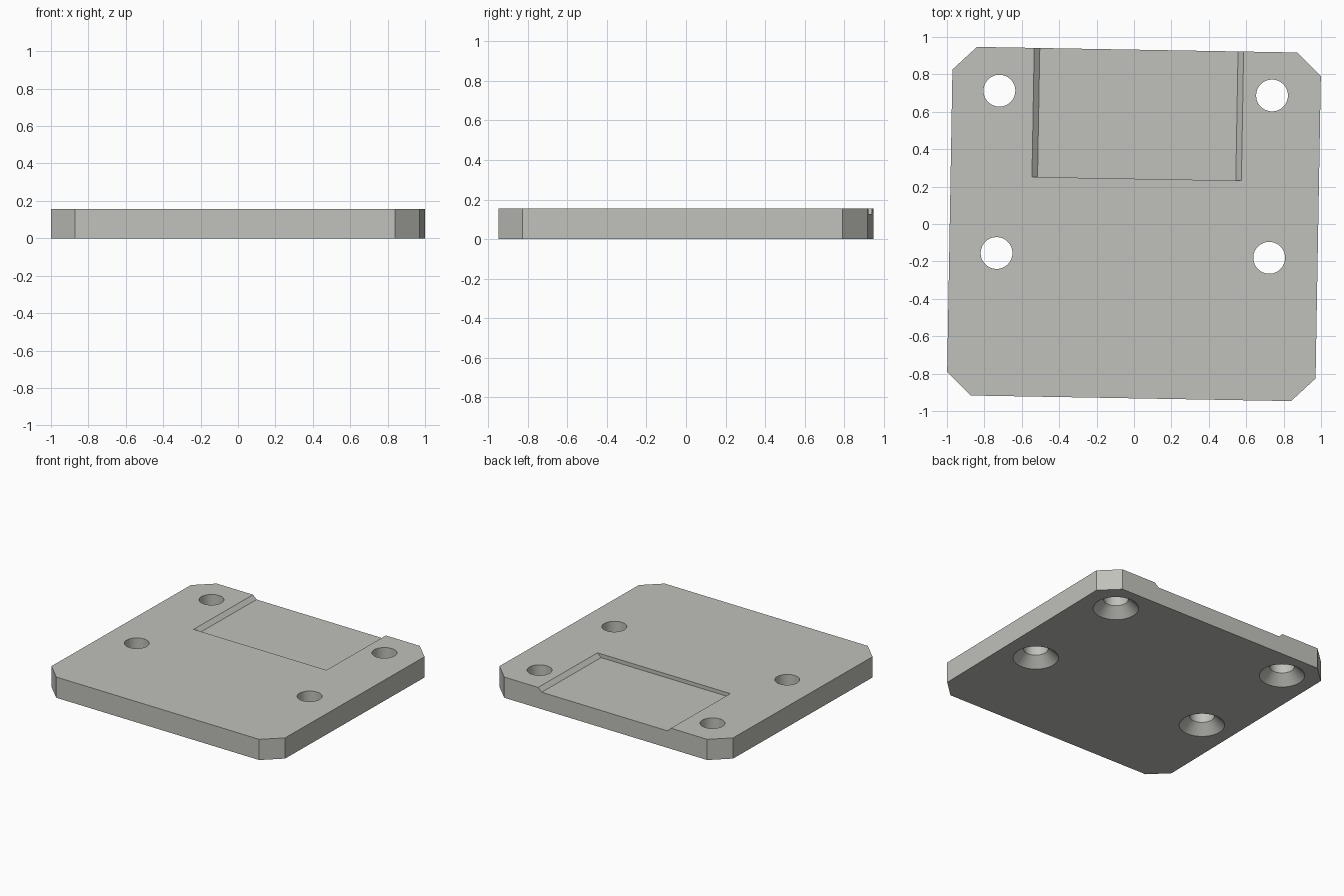
import bpy, bmesh, math
from mathutils import Matrix

if "Cube" in bpy.data.objects:
    bpy.data.objects.remove(bpy.data.objects["Cube"])

W, H, T = 0.985, 0.932, 0.156      # half width, half depth, thickness
CX, CY = 0.129, 0.123              # corner cuts
TILT = Matrix.Rotation(math.radians(-1.0), 4, 'Z')

grey = bpy.data.materials.new("warm grey")
grey.diffuse_color = (0.53, 0.53, 0.5, 1)
grey.use_nodes = True
grey.node_tree.nodes["Principled BSDF"].inputs["Base Color"].default_value = grey.diffuse_color


def loft(name, rings):
    """Closed solid through rings of equal point count, capped at both ends."""
    bm = bmesh.new()
    loops = [[bm.verts.new(p) for p in ring] for ring in rings]
    n = len(loops[0])
    bm.faces.new(loops[0])
    bm.faces.new(loops[-1])
    for a, b in zip(loops, loops[1:]):
        for i in range(n):
            j = (i + 1) % n
            bm.faces.new((a[i], a[j], b[j], b[i]))
    bmesh.ops.recalc_face_normals(bm, faces=bm.faces)
    me = bpy.data.meshes.new(name)
    bm.to_mesh(me)
    bm.free()
    me.materials.append(grey)
    ob = bpy.data.objects.new(name, me)
    bpy.context.collection.objects.link(ob)
    return ob


def circle(x, y, z, r, n=64):
    return [(x + r * math.cos(2 * math.pi * i / n),
             y + r * math.sin(2 * math.pi * i / n), z) for i in range(n)]


# plate with cut corners
outline = [(W - CX, H), (W, H - CY), (W, CY - H), (W - CX, -H),
           (CX - W, -H), (-W, CY - H), (-W, H - CY), (CX - W, H)]
plate = loft("mounting_plate", [[(x, y, z) for x, y in outline] for z in (0, T)])

# countersunk screw holes: wide below, straight above
R, SINK = 0.085, 0.155
cutters = []
for x in (-0.732, 0.726):
    for y in (-0.168, 0.700):
        cutters.append(loft("screw_hole_cutter", [
            circle(x, y, -0.02, SINK + 0.02), circle(x, y, SINK - R, R),
            circle(x, y, T + 0.1, R)]))

# shallow recess with sloped sides, open at the back edge
D, MID, FLOOR = 0.028, 0.010, 0.530
section = [(MID - FLOOR, T - D), (MID + FLOOR, T - D),
           (MID + FLOOR + 0.06, T - D + 0.056), (MID - FLOOR - 0.06, T - D + 0.056)]
cutters.append(loft("recess_cutter",
                    [[(x, y, z) for x, z in section] for y in (0.242, H + 0.1)]))

# apply the cuts
for c in cutters:
    m = plate.modifiers.new("cut", 'BOOLEAN')
    m.object, m.operation, m.solver = c, 'DIFFERENCE', 'EXACT'
bpy.context.view_layer.objects.active = plate
plate.select_set(True)
for m in list(plate.modifiers):
    bpy.ops.object.modifier_apply(modifier=m.name)
for c in cutters:
    bpy.data.objects.remove(c)

# slight turn of the whole plate, smooth holes with sharp edges
plate.data.transform(TILT)
bpy.ops.object.select_all(action='DESELECT')
plate.select_set(True)
bpy.ops.object.shade_smooth_by_angle(angle=math.radians(25))
